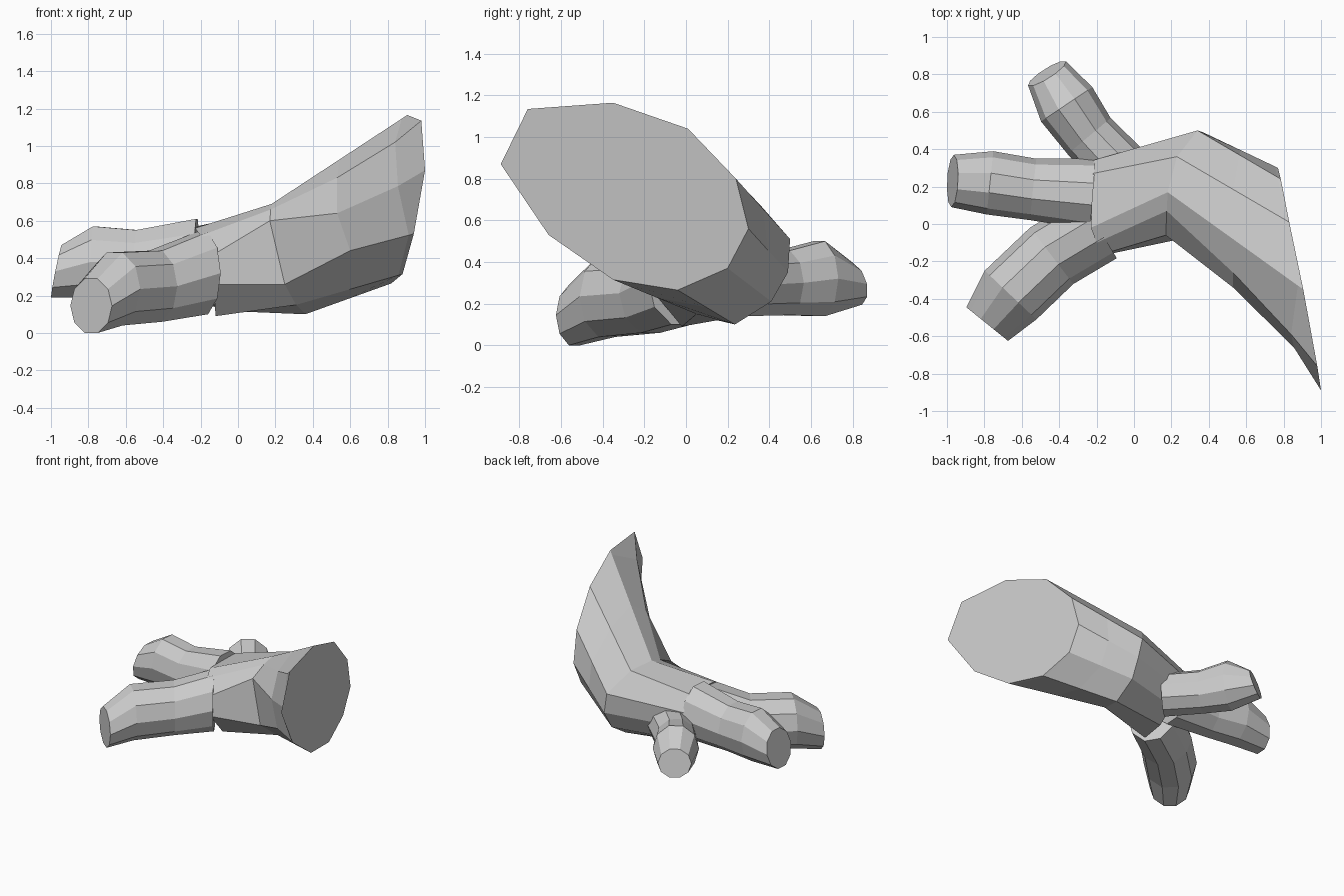
import bpy, bmesh, math
from mathutils import Vector as V

if "Cube" in bpy.data.objects:
    bpy.data.objects.remove(bpy.data.objects["Cube"])

SIDES = 10


def loft(name, rings):
    """Skin a row of equal-count rings and close both ends."""
    bm = bmesh.new()
    rows = [[bm.verts.new(p) for p in ring] for ring in rings]
    for a, b in zip(rows, rows[1:]):
        for i in range(SIDES):
            j = (i + 1) % SIDES
            bm.faces.new((a[i], a[j], b[j], b[i]))
    bm.faces.new(rows[0])
    bm.faces.new(rows[-1])
    bmesh.ops.recalc_face_normals(bm, faces=bm.faces)
    mesh = bpy.data.meshes.new(name)
    bm.to_mesh(mesh)
    bm.free()
    obj = bpy.data.objects.new(name, mesh)
    bpy.context.collection.objects.link(obj)
    return obj


def toe(name, stations, tilt):
    """stations: (x, y, z, half width, half height) from root to tip."""
    rings = []
    for k, (x, y, z, w, h) in enumerate(stations):
        a = V(stations[max(k - 1, 0)][:2])
        b = V(stations[min(k + 1, len(stations) - 1)][:2])
        d = (b - a).normalized()
        d = V((d.x, d.y, 0))
        side = V((-d.y, d.x, 0))
        up = V((0, 0, 1))
        if k == len(stations) - 1:
            up = up - d * tilt
        rings.append([V((x, y, z))
                      + side * w * math.cos(math.tau * i / SIDES)
                      + up * h * math.sin(math.tau * i / SIDES) / math.sin(math.radians(72))
                      for i in range(SIDES)])
    return loft(name, rings)


# Leg and palm: cut end, heel and palm cross-sections
cut = [V(p) for p in (
    (1.0, -.89, .87), (.98, -.76, 1.135), (.905, -.35, 1.165), (.83, .01, 1.04),
    (.785, .24, .80), (.77, .30, .56), (.775, .20, .37), (.82, -.04, .265),
    (.88, -.35, .315), (.94, -.66, .53))]
heel = [V(p) for p in (
    (.17, -.06, .60), (.175, .07, .66), (.18, .17, .69), (.23, .36, .67),
    (.34, .50, .51), (.37, .49, .35), (.36, .41, .21), (.36, .235, .10),
    (.31, .05, .15), (.25, -.08, .26))]
palm = [V(p) for p in (
    (-.13, -.15, .42), (-.20, -.10, .52), (-.23, -.02, .56), (-.22, .27, .57),
    (-.22, .34, .45), (-.12, .36, .33), (-.10, .30, .20), (-.12, .15, .12),
    (-.12, -.02, .09), (-.13, -.16, .26))]
shin = [h.lerp(c, .5) for h, c in zip(heel, cut)]
shin[0] = V((.53, -.34, .64))
shin[1] = V((.53, -.26, .83))
shin[9] = V((.60, -.37, .44))
flare = [m.lerp(c, .92) for m, c in zip(shin, cut)]
flare[0] = V((.855, -.66, .785))
flare[1] = V((.84, -.59, 1.02))
loft("leg_and_palm", [palm, heel, shin, flare, cut])

# Three toes
toe("middle_toe", [(-.22, .16, .40, .19, .21), (-.54, .185, .37, .165, .18),
                   (-.77, .22, .38, .17, .19), (-.97, .23, .33, .14, .14)], .2)
toe("front_toe", [(-.19, -.02, .32, .19, .22), (-.44, -.17, .25, .19, .19),
                  (-.66, -.38, .235, .19, .195), (-.785, -.535, .145, .143, .145)], 0)
toe("back_toe", [(-.05, .27, .29, .16, .15), (-.24, .47, .30, .15, .155),
                 (-.36, .64, .32, .165, .18), (-.465, .805, .295, .12, .10)], .25)
